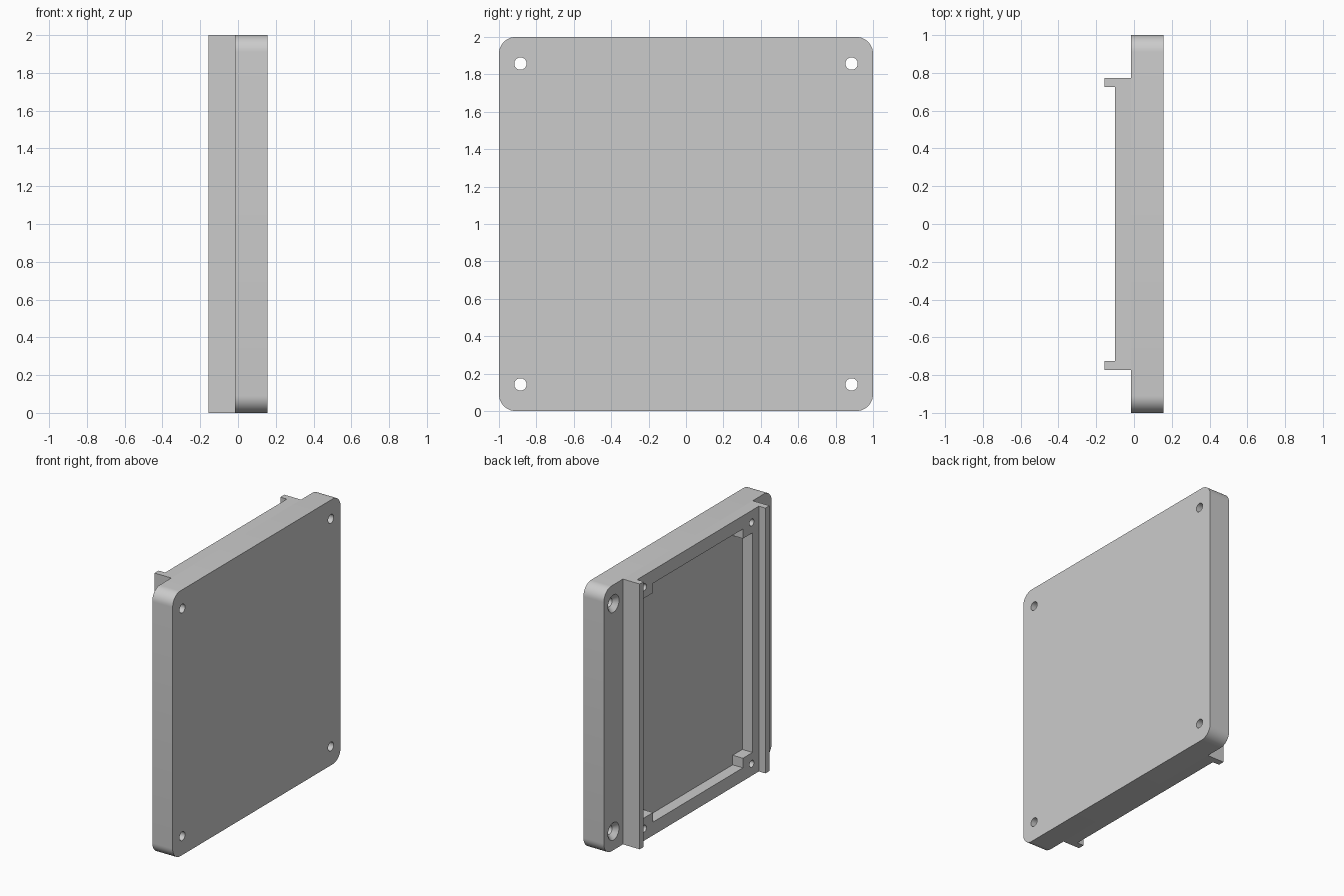
import bpy, bmesh, math

if "Cube" in bpy.data.objects:
    bpy.data.objects.remove(bpy.data.objects["Cube"], do_unlink=True)

grey = bpy.data.materials.new("light grey")
grey.use_nodes = True
colour = (0.6, 0.6, 0.6, 1)
grey.diffuse_color = colour
grey.node_tree.nodes["Principled BSDF"].inputs["Base Color"].default_value = colour

BACK, FRAME, RAIL, FRONT = -0.015, -0.1, -0.155, 0.155  # x of each level
CORNERS = [(sy, sz) for sy in (-1, 1) for sz in (-1, 1)]


def circle(y, z, r, n=32):
    return [(y + r * math.cos(math.tau * i / n), z + r * math.sin(math.tau * i / n))
            for i in range(n)]


def rect(y0, y1, z0, z1):
    return [(y0, z0), (y1, z0), (y1, z1), (y0, z1)]


def rounded_square(half, r, steps=10):
    c = half - r
    pts = []
    for q, (sy, sz) in enumerate([(1, 1), (-1, 1), (-1, -1), (1, -1)]):
        for i in range(steps + 1):
            a = (q + i / steps) * math.pi / 2
            pts.append((sy * c + r * math.cos(a), sz * c + r * math.sin(a)))
    return pts


def loft(name, solids):
    """Each solid is a list of (x, outline) sections, capped at both ends."""
    bm = bmesh.new()
    for sections in solids:
        rings = [[bm.verts.new((x, y, z + 1)) for y, z in pts] for x, pts in sections]
        for a, b in zip(rings, rings[1:]):
            for i in range(len(a)):
                j = (i + 1) % len(a)
                bm.faces.new((a[i], a[j], b[j], b[i]))
        bm.faces.new(rings[0])
        bm.faces.new(rings[-1])
    bmesh.ops.recalc_face_normals(bm, faces=bm.faces)
    mesh = bpy.data.meshes.new(name)
    bm.to_mesh(mesh)
    bm.free()
    mesh.materials.append(grey)
    obj = bpy.data.objects.new(name, mesh)
    bpy.context.collection.objects.link(obj)
    return obj


def activate(obj):
    bpy.ops.object.select_all(action="DESELECT")
    obj.select_set(True)
    bpy.context.view_layer.objects.active = obj


def cut(obj, cutter):
    cutter.hide_render = True
    mod = obj.modifiers.new("cut", "BOOLEAN")
    mod.operation = "DIFFERENCE"
    mod.solver = "EXACT"
    mod.object = cutter
    activate(obj)
    bpy.ops.object.modifier_apply(modifier=mod.name)
    bpy.data.objects.remove(cutter, do_unlink=True)


# Rounded square plate with four countersunk screw holes
outline = rounded_square(1, 0.09)
plate = loft("front_plate", [[(BACK, outline), (FRONT, outline)]])
screws = []
for sy, sz in CORNERS:
    wide = circle(sy * 0.885, sz * 0.858, 0.066)
    slim = circle(sy * 0.885, sz * 0.858, 0.033)
    screws.append([(BACK - 0.05, wide), (BACK, wide), (BACK + 0.035, slim), (FRONT + 0.05, slim)])
cut(plate, loft("screw_cutter", screws))

# Raised frame with a notched pocket that leaves four corner bosses
block = rect(-0.725, 0.725, -1, 1)
frame = loft("raised_frame", [[(FRAME, block), (BACK, block)]])
py, pz, by, bz = 0.65, 0.9, 0.535, 0.828
pocket = []
for sy, sz in [(1, 1), (-1, 1), (-1, -1), (1, -1)]:
    notch = [(sy * py, sz * bz), (sy * by, sz * bz), (sy * by, sz * pz)]
    pocket += notch if sy * sz > 0 else notch[::-1]
cut(frame, loft("pocket_cutter", [[(FRAME - 0.05, pocket), (BACK + 0.05, pocket)]]))

# Small holes in the bosses
pins = []
for sy, sz in CORNERS:
    ring = circle(sy * 0.64, sz * 0.91, 0.026, 24)
    pins.append([(FRAME - 0.05, ring), (BACK - 0.005, ring)])
cut(frame, loft("pin_cutter", pins))

# Upright rails on both sides of the frame
parts = [plate, frame]
for name, y0, y1 in (("front_rail", -0.773, -0.725), ("back_rail", 0.725, 0.773)):
    bar = rect(y0, y1, -1, 1)
    parts.append(loft(name, [[(RAIL, bar), (BACK, bar)]]))

for part in parts:
    activate(part)
    bpy.ops.object.shade_smooth_by_angle(angle=math.radians(30))
